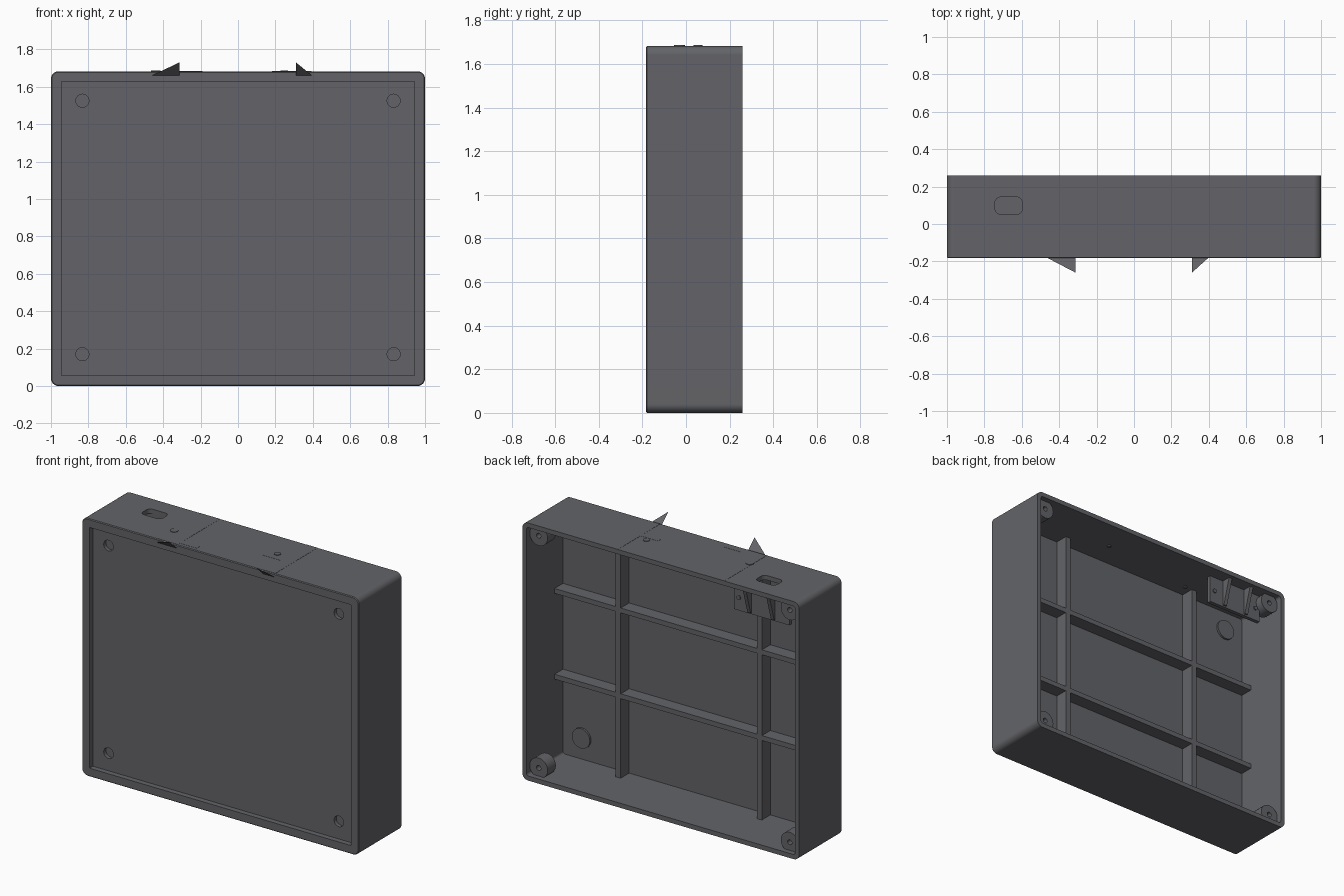
import bpy, bmesh, math

if "Cube" in bpy.data.objects:
    bpy.data.objects.remove(bpy.data.objects["Cube"])

H = 1.682           # body height
FRONT, BACK = -0.183, 0.26
FLOOR = -0.116      # inner face of the front panel
WALL = 0.03

# dark grey plastic shared by every part
plastic = bpy.data.materials.new("dark_plastic")
plastic.diffuse_color = (0.125, 0.127, 0.138, 1)
plastic.use_nodes = True
plastic.node_tree.nodes["Principled BSDF"].inputs["Base Color"].default_value = plastic.diffuse_color


def make(name, verts, faces):
    me = bpy.data.meshes.new(name)
    bm = bmesh.new()
    vs = [bm.verts.new(v) for v in verts]
    for f in faces:
        bm.faces.new([vs[i] for i in f])
    bmesh.ops.recalc_face_normals(bm, faces=bm.faces)
    bm.to_mesh(me)
    bm.free()
    me.materials.append(plastic)
    ob = bpy.data.objects.new(name, me)
    bpy.context.collection.objects.link(ob)
    return ob


def loft(name, rings):
    """Skin a list of equal-length rings and cap both ends."""
    n = len(rings[0])
    faces = [list(range(n)), [(len(rings) - 1) * n + i for i in range(n)]]
    for r in range(len(rings) - 1):
        for i in range(n):
            j = (i + 1) % n
            faces.append([r * n + i, r * n + j, (r + 1) * n + j, (r + 1) * n + i])
    return make(name, [p for ring in rings for p in ring], faces)


def rounded(cx, cy, hx, hy, r, seg=6):
    pts = []
    for q, (sx, sy) in enumerate([(1, 1), (-1, 1), (-1, -1), (1, -1)]):
        for k in range(seg + 1):
            a = math.pi / 2 * (q + k / seg)
            pts.append((cx + sx * (hx - r) + r * math.cos(a),
                        cy + sy * (hy - r) + r * math.sin(a)))
    return pts


def circle(cx, cy, r, n=24):
    return [(cx + r * math.cos(2 * math.pi * i / n),
             cy + r * math.sin(2 * math.pi * i / n)) for i in range(n)]


def along_y(pts, y):
    return [(a, y, b) for a, b in pts]


def along_z(pts, z):
    return [(a, b, z) for a, b in pts]


def box(name, x0, x1, y0, y1, z0, z1):
    p = [(x0, y0), (x1, y0), (x1, y1), (x0, y1)]
    return loft(name, [along_z(p, z0), along_z(p, z1)])


def smooth(ob):
    bpy.ops.object.select_all(action='DESELECT')
    ob.select_set(True)
    bpy.context.view_layer.objects.active = ob
    bpy.ops.object.shade_smooth_by_angle(angle=math.radians(30))


def cut(target, cutter):
    m = target.modifiers.new("cut", 'BOOLEAN')
    m.object = cutter
    m.solver = 'EXACT'
    bpy.context.view_layer.objects.active = target
    bpy.ops.object.modifier_apply(modifier=m.name)
    bpy.data.objects.remove(cutter)


# open-backed shell with a recessed front panel
def shell_ring(inset, r, y):
    return along_y(rounded(0, H / 2, 1 - inset, H / 2 - inset, r), y)


body = loft("case_shell", [
    shell_ring(0.055, 0.004, -0.148),
    shell_ring(0.055, 0.004, FRONT),
    shell_ring(0.005, 0.035, FRONT),
    shell_ring(0.0, 0.04, FRONT + 0.005),
    shell_ring(0.0, 0.04, BACK),
    shell_ring(WALL, 0.015, BACK),
    shell_ring(WALL, 0.015, FLOOR)])

# screw recesses in the front corners and cable opening in the top
corners = [(sx * 0.832, z) for sx in (-1, 1) for z in (0.17, 1.525)]
for x, z in corners:
    c = circle(x, z, 0.035)
    cut(body, loft("cutter", [along_y(c, -0.2), along_y(c, -0.124)]))
slot = rounded(-0.67, 0.098, 0.073, 0.046, 0.03)
cut(body, loft("cutter", [along_z(slot, H - 0.06), along_z(slot, H + 0.05)]))
smooth(body)
wn = body.modifiers.new("flat_walls", 'WEIGHTED_NORMAL')
wn.keep_sharp = True

# raised pads behind the front recesses
for x, z in corners:
    c = circle(x, z, 0.065)
    smooth(loft("recess_pad", [along_y(c, FLOOR - 0.003), along_y(c, FLOOR + 0.013)]))

# screw bosses at the back corners, with pilot holes
for sx in (-1, 1):
    for z in (0.083, H - 0.083):
        smooth(loft("screw_boss", [along_y(circle(sx * 0.907, z, r), y) for r, y in
                    [(0.065, 0.14), (0.065, 0.225), (0.016, 0.225), (0.016, 0.15)]]))

# stiffening ribs
for x in (-0.51, 0.51):
    box("vertical_rib", x - 0.018, x + 0.018, FLOOR - 0.005, -0.028, WALL - 0.005, H - WALL + 0.005)
for z in (0.565, 1.125):
    box("horizontal_rib", -0.975, 0.975, FLOOR - 0.005, -0.029, z - 0.016, z + 0.016)

# connector bracket hanging below the top opening
box("bracket_plate", -0.87, -0.47, 0.15, 0.175, 1.47, H - WALL + 0.003)
for x in (-0.755, -0.585):
    p = [(0.17, 1.48), (0.185, 1.48), (0.235, H - WALL), (0.17, H - WALL)]
    loft("bracket_gusset", [[(x + d, y, z) for y, z in p] for d in (-0.012, 0.012)])
for x in (-0.835, -0.505):
    smooth(loft("bracket_stud", [along_y(circle(x, 1.555, 0.014, 12), y) for y in (0.17, 0.182)]))

# thin inlays on the top surface
for x0, x1, y0, y1 in [(-0.46, -0.312, -0.177, BACK), (-0.312, -0.19, -0.155, -0.128),
                       (0.31, 0.393, -0.177, BACK), (0.183, 0.31, -0.01, 0.027)]:
    box("top_inlay", x0, x1, y0, y1, H - 0.003, H + 0.001)

# indicator pins passing through the top
for x, y, r in [(-0.44, -0.03, 0.025), (0.247, 0.055, 0.021)]:
    smooth(loft("indicator_pin", [along_z(circle(x, y, r, 16), z) for z in (H - 0.02, H + 0.004)]))
    smooth(loft("indicator_tip", [along_z(circle(x, y, 0.013, 12), z) for z in (H - WALL - 0.006, H - 0.01)]))

# flat triangular flaps above the front edge
for x_low, x_tip in [(-0.46, -0.313), (0.395, 0.31)]:
    make("front_flap", [(x_low, FRONT, 1.66), (x_tip, FRONT, 1.66), (x_tip, -0.26, 1.73)], [(0, 1, 2)])
